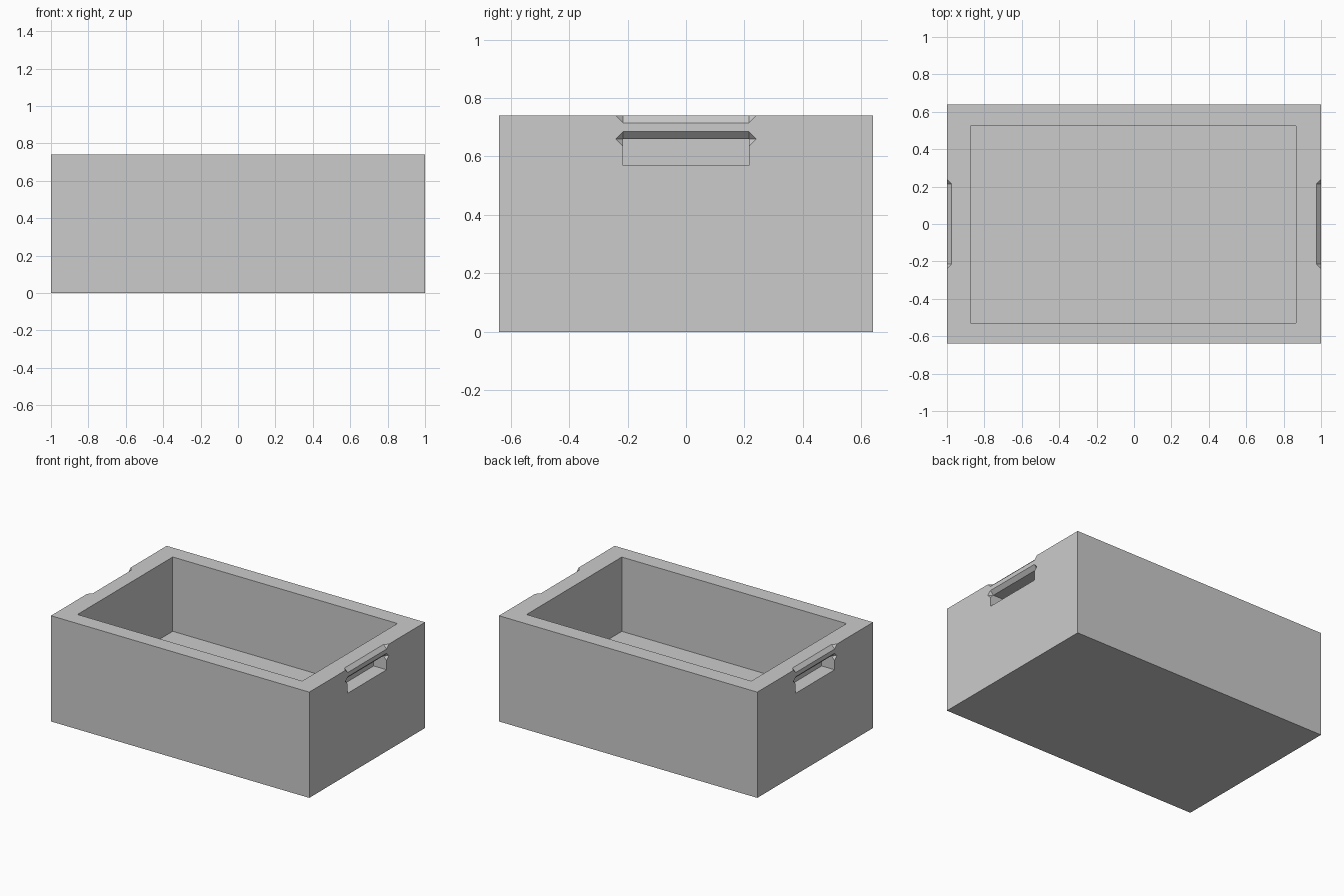
import bpy
import bmesh

if "Cube" in bpy.data.objects:
    bpy.data.objects.remove(bpy.data.objects["Cube"])

HEIGHT = 0.74


def hull_object(name, points):
    """Make a solid convex object from a few corner points."""
    bm = bmesh.new()
    for p in points:
        bm.verts.new(p)
    bmesh.ops.convex_hull(bm, input=bm.verts[:])
    bmesh.ops.dissolve_limit(bm, angle_limit=0.01, verts=bm.verts[:], edges=bm.edges[:])
    bmesh.ops.recalc_face_normals(bm, faces=bm.faces[:])
    mesh = bpy.data.meshes.new(name)
    bm.to_mesh(mesh)
    bm.free()
    obj = bpy.data.objects.new(name, mesh)
    bpy.context.collection.objects.link(obj)
    return obj


def block(name, xs, ys, zs):
    return hull_object(name, [(x, y, z) for x in xs for y in ys for z in zs])


def carve(target, cutter):
    """Subtract the cutter, then remove it."""
    cutter.hide_render = True
    mod = target.modifiers.new("carve", 'BOOLEAN')
    mod.operation = 'DIFFERENCE'
    mod.solver = 'EXACT'
    mod.object = cutter
    bpy.context.view_layer.objects.active = target
    bpy.ops.object.modifier_apply(modifier=mod.name)
    bpy.data.objects.remove(cutter)


def bevel_wedge(side, z, half=0.215, inner=0.975, t=0.05):
    """Sloped cut with flared ends, deepest along the line x = inner."""
    pts = []
    for s in (-1, 1):
        pts += [(side * inner, s * half, z),
                (side * (inner + t), s * half, z + t),
                (side * (inner + t), s * (half + t), z),
                (side * (inner + t), s * half, z - t)]
    return hull_object("bevel_cutter", pts)


# Crate body with open cavity
crate = block("crate", (-1, 1), (-0.64, 0.64), (0, HEIGHT))
carve(crate, block("cavity_cutter", (-0.873, 0.867), (-0.528, 0.525), (0.22, 1.0)))

# Hand grips at both ends: pocket, bevelled pocket lip and bevelled rim
for side in (-1, 1):
    carve(crate, block("pocket_cutter", (side * 0.9, side * 1.1), (-0.215, 0.215), (0.57, 0.66)))
    carve(crate, bevel_wedge(side, 0.66))
    carve(crate, bevel_wedge(side, HEIGHT))
